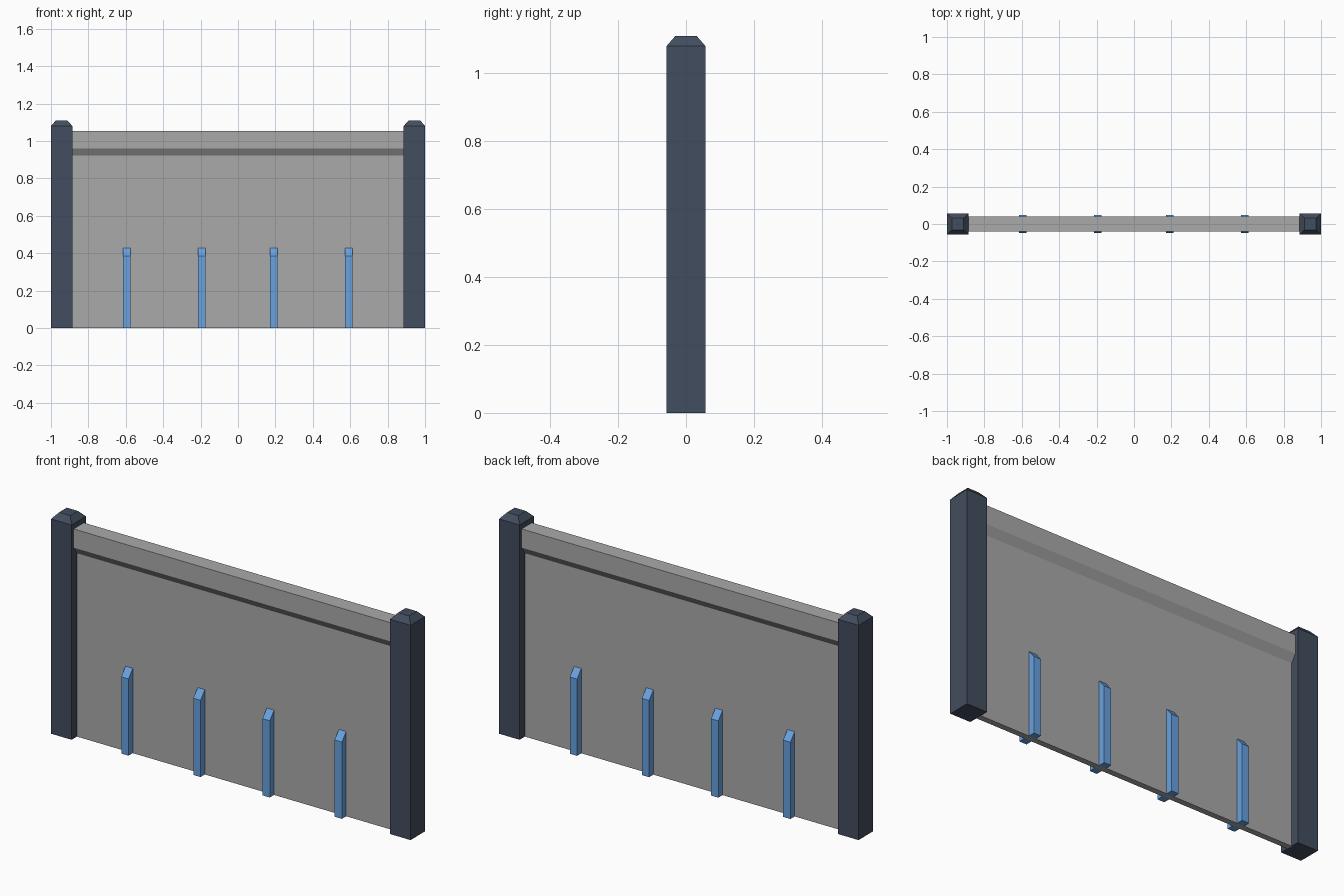
import bpy, bmesh

if "Cube" in bpy.data.objects:
    bpy.data.objects.remove(bpy.data.objects["Cube"])


def material(name, rgb):
    m = bpy.data.materials.new(name)
    m.diffuse_color = (*rgb, 1.0)
    m.use_nodes = True
    m.node_tree.nodes["Principled BSDF"].inputs["Base Color"].default_value = m.diffuse_color
    return m


GREY = material("panel grey", (0.40, 0.40, 0.40))
NAVY = material("post slate blue", (0.055, 0.075, 0.112))
BLUE = material("rib blue", (0.14, 0.36, 0.74))


def finish(name, bm, mat):
    bmesh.ops.recalc_face_normals(bm, faces=bm.faces)
    me = bpy.data.meshes.new(name)
    bm.to_mesh(me)
    bm.free()
    me.materials.append(mat)
    ob = bpy.data.objects.new(name, me)
    bpy.context.collection.objects.link(ob)
    return ob


def extrude_yz(name, profile, x0, x1, mat):
    """Extrude a (y, z) profile along x."""
    bm = bmesh.new()
    face = bm.faces.new([bm.verts.new((x0, y, z)) for y, z in profile])
    res = bmesh.ops.extrude_face_region(bm, geom=[face])
    verts = [v for v in res["geom"] if isinstance(v, bmesh.types.BMVert)]
    bmesh.ops.translate(bm, verts=verts, vec=(x1 - x0, 0, 0))
    return finish(name, bm, mat)


def post(name, cx):
    """Square post with a tapered cap, lofted from square rings."""
    bm = bmesh.new()
    rings = []
    for z, r in ((0, 0.057), (1.08, 0.057), (1.11, 0.031)):
        rings.append([bm.verts.new((cx + sx * r, sy * r, z))
                      for sx, sy in ((-1, -1), (1, -1), (1, 1), (-1, 1))])
    for a, b in zip(rings, rings[1:]):
        for i in range(4):
            j = (i + 1) % 4
            bm.faces.new((a[i], a[j], b[j], b[i]))
    bm.faces.new(rings[0])
    bm.faces.new(rings[-1])
    return finish(name, bm, NAVY)


# End posts
post("left_post", -0.943)
post("right_post", 0.943)

# Wall panel with thicker top rail, chamfered underneath
W = 0.015
half = [(W, 0), (W, 0.922), (0.041, 0.96), (0.041, 1.054)]
extrude_yz("wall_panel", half + [(-y, z) for y, z in reversed(half)],
           -0.89, 0.89, GREY)

# Short ribs with sloped tops on both faces
for i, x in enumerate((-0.595, -0.194, 0.191, 0.592)):
    for side, s in (("front", -1), ("back", 1)):
        prof = [(s * 0.012, 0), (s * 0.049, 0),
                (s * 0.049, 0.386), (s * 0.012, 0.43)]
        extrude_yz(f"{side}_rib_{i + 1}", prof, x - 0.02, x + 0.02, BLUE)
